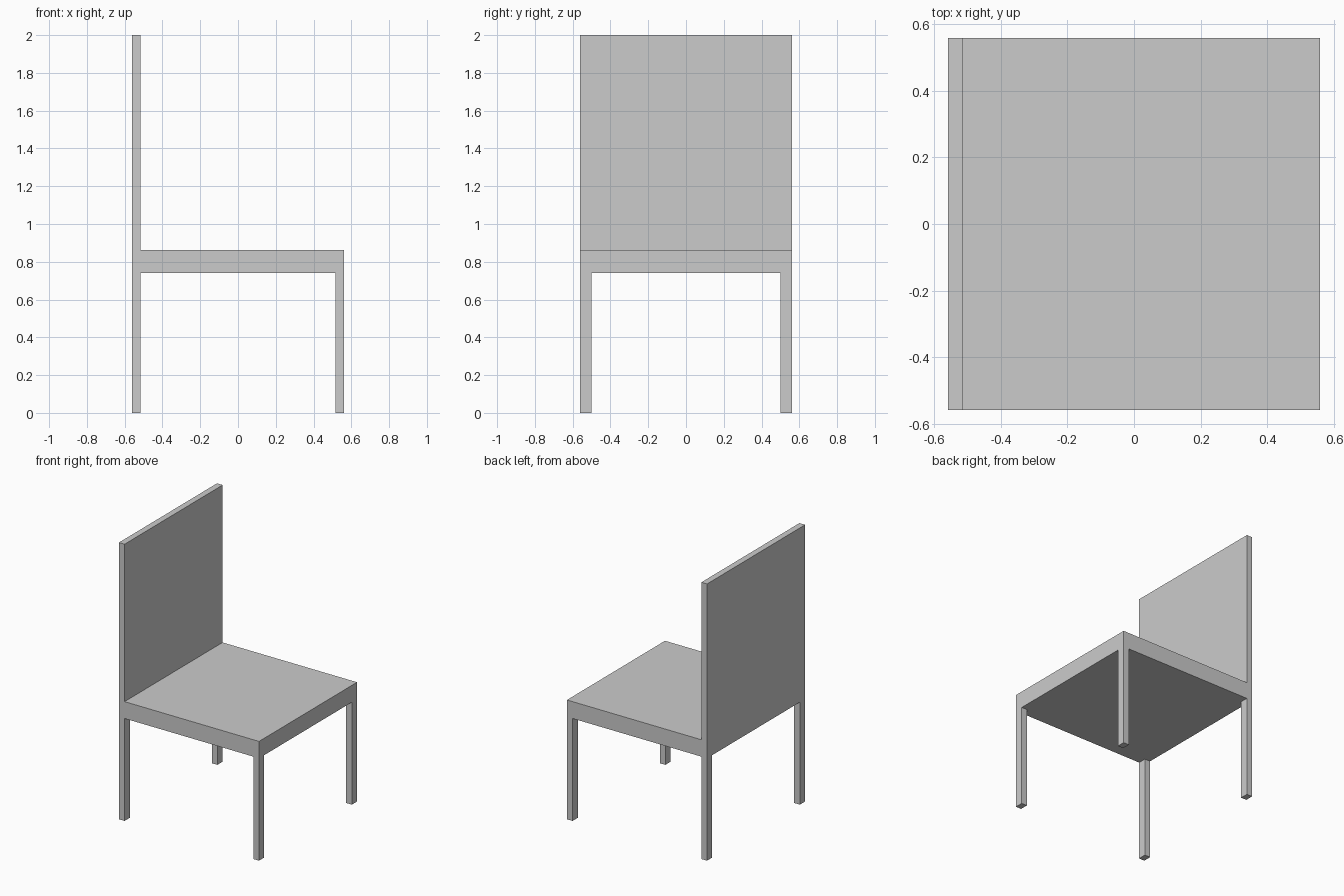
import bpy

if "Cube" in bpy.data.objects:
    bpy.data.objects.remove(bpy.data.objects["Cube"])

HALF = 0.56                        # half width and half depth of the chair
SEAT_LOW, SEAT_TOP, TOP = 0.74, 0.862, 2.0
THICK = 0.045                      # back panel and leg thickness along x
LEG_Y = 0.06                       # leg width along y


def box(name, low, high):
    """Add a box spanning two opposite corners."""
    centre = [(a + b) / 2 for a, b in zip(low, high)]
    bpy.ops.mesh.primitive_cube_add(size=1, location=centre)
    obj = bpy.context.object
    obj.name = name
    obj.scale = [b - a for a, b in zip(low, high)]
    bpy.ops.object.transform_apply(location=False, rotation=False, scale=True)
    return obj


# Seat slab
box("seat", (-HALF, -HALF, SEAT_LOW), (HALF, HALF, SEAT_TOP))

# Tall back panel along the -x edge
box("backrest", (-HALF, -HALF, SEAT_TOP), (-HALF + THICK, HALF, TOP))

# Four legs flush with the seat corners
for x_name, x in (("back", -HALF), ("front", HALF - THICK)):
    for y_name, y in (("right", -HALF), ("left", HALF - LEG_Y)):
        box(f"{x_name}_{y_name}_leg", (x, y, 0), (x + THICK, y + LEG_Y, SEAT_LOW))
